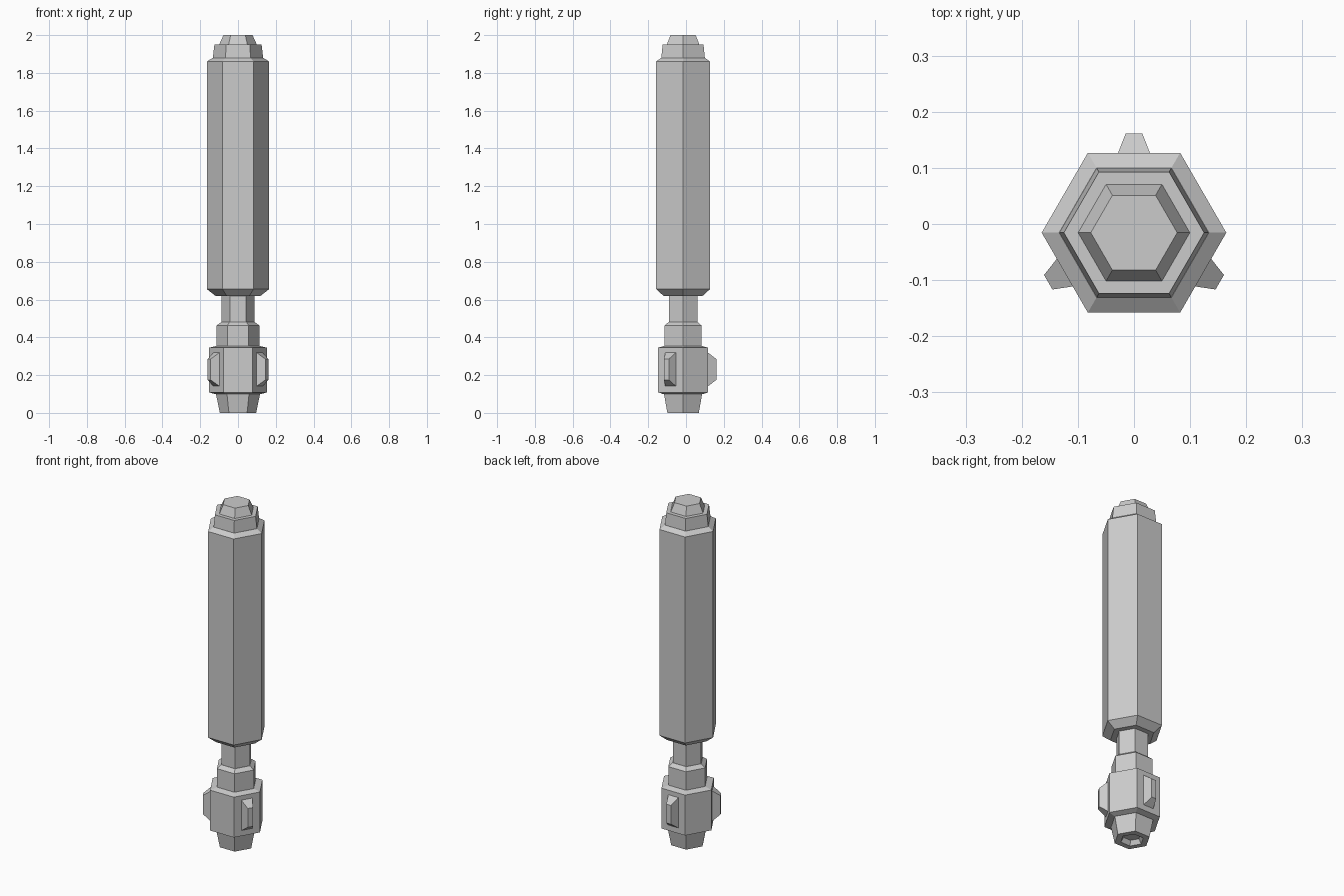
import bpy, bmesh, math
from mathutils import Matrix, Vector

if "Cube" in bpy.data.objects:
    bpy.data.objects.remove(bpy.data.objects["Cube"])

CY = -0.0155  # y of the main axis


def make_object(name, bm):
    bmesh.ops.recalc_face_normals(bm, faces=bm.faces)
    mesh = bpy.data.meshes.new(name)
    bm.to_mesh(mesh)
    bm.free()
    ob = bpy.data.objects.new(name, mesh)
    bpy.context.collection.objects.link(ob)
    return ob


def hex_lathe(name, profile):
    """Six-sided capped solid from (radius, z) pairs."""
    bm = bmesh.new()
    rings = [[bm.verts.new((r * math.cos(i * math.pi / 3),
                            CY + r * math.sin(i * math.pi / 3), z))
              for i in range(6)] for r, z in profile]
    for a, b in zip(rings, rings[1:]):
        for i in range(6):
            j = (i + 1) % 6
            bm.faces.new((a[i], a[j], b[j], b[i]))
    bm.faces.new(rings[0])
    bm.faces.new(rings[-1])
    return make_object(name, bm)


# Pommel tip with a hollow underside, then the pommel block
hex_lathe("pommel_tip", [(0.046, 0.025), (0.062, 0), (0.096, 0), (0.117, 0.102)])
hex_lathe("pommel_block", [(0.12, 0.099), (0.153, 0.109), (0.153, 0.345), (0.113, 0.355)])

# Collar, neck and long grip
hex_lathe("collar", [(0.113, 0.35), (0.113, 0.463), (0.088, 0.481)])
hex_lathe("neck", [(0.087, 0.475), (0.087, 0.63)])
hex_lathe("grip", [(0.12, 0.62), (0.1645, 0.655), (0.1645, 1.86), (0.1335, 1.88)])

# Stepped cap
hex_lathe("cap_step", [(0.1335, 1.875), (0.125, 1.95)])
hex_lathe("cap_top", [(0.1, 1.949), (0.077, 2.0)])

# Three bevelled studs on alternate faces of the pommel block
for k in range(3):
    bm = bmesh.new()
    rings = []
    for d, w, z0, z1 in [(0.128, 0.034, 0.138, 0.322), (0.1765, 0.015, 0.175, 0.285)]:
        rings.append([bm.verts.new((x, d, z)) for x, z in
                      [(-w, z0), (w, z0), (w, z1), (-w, z1)]])
    for i in range(4):
        j = (i + 1) % 4
        bm.faces.new((rings[0][i], rings[0][j], rings[1][j], rings[1][i]))
    for ring in rings:
        bm.faces.new(ring)
    bm.transform(Matrix.Translation(Vector((0, CY, 0))) @
                 Matrix.Rotation(k * 2 * math.pi / 3, 4, 'Z'))
    make_object(f"stud_{k + 1}", bm)
